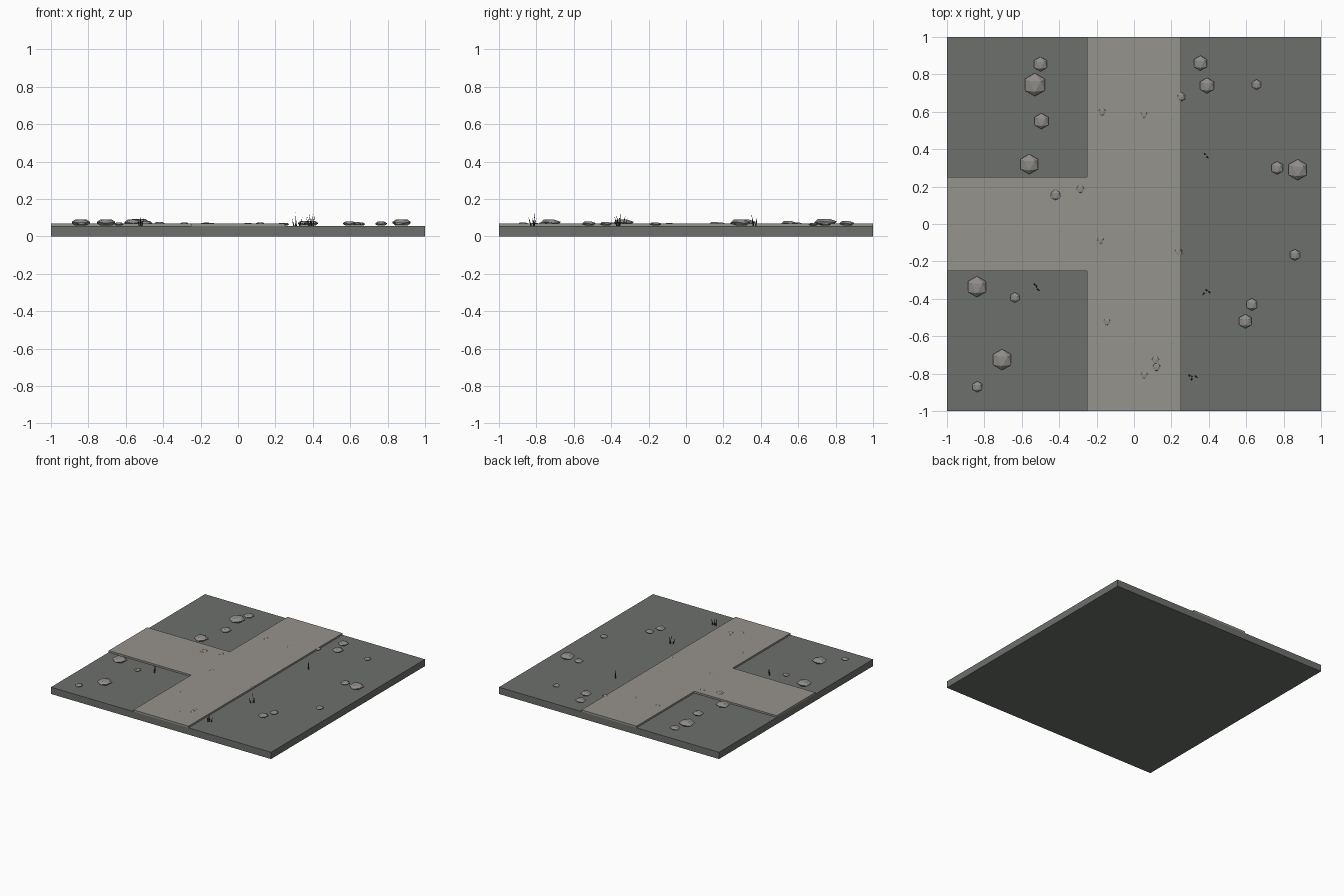
import bpy, bmesh, math
from mathutils import Vector

if "Cube" in bpy.data.objects:
    bpy.data.objects.remove(bpy.data.objects["Cube"])

GROUND = 0.056   # top of the base slab
PATH = 0.07      # top of the paving


def material(name, rgb):
    m = bpy.data.materials.new(name)
    m.diffuse_color = (*rgb, 1)
    m.use_nodes = True
    m.node_tree.nodes["Principled BSDF"].inputs["Base Color"].default_value = m.diffuse_color
    return m


soil = material("dark grey soil", (0.15, 0.16, 0.148))
paving = material("light grey paving", (0.305, 0.292, 0.27))
stone = material("grey stone", (0.28, 0.268, 0.255))
dry_grass = material("charcoal grass", (0.05, 0.052, 0.05))


def add_object(name, bm, mat):
    bmesh.ops.recalc_face_normals(bm, faces=bm.faces)
    me = bpy.data.meshes.new(name)
    bm.to_mesh(me)
    bm.free()
    me.materials.append(mat)
    ob = bpy.data.objects.new(name, me)
    bpy.context.collection.objects.link(ob)
    return ob


def prism(name, outline, z0, z1, mat):
    bm = bmesh.new()
    face = bm.faces.new([bm.verts.new((x, y, z0)) for x, y in outline])
    ext = bmesh.ops.extrude_face_region(bm, geom=[face], use_keep_orig=True)
    for v in ext["geom"]:
        if isinstance(v, bmesh.types.BMVert):
            v.co.z = z1
    add_object(name, bm, mat)


def rock(name, x, y, r, flat=0.37):
    """Flattened icosahedron resting on one face."""
    bm = bmesh.new()
    rings = ((0.607, 0.795, -90), (0.982, 0.188, 90),
             (0.982, -0.188, -90), (0.607, -0.795, 90))
    for rad, z, start in rings:
        for k in range(3):
            a = math.radians(start + 120 * k)
            bm.verts.new((x + r * rad * math.cos(a), y + r * rad * math.sin(a),
                          GROUND + 0.001 + r * flat * (z + 0.795)))
    bmesh.ops.convex_hull(bm, input=bm.verts)
    add_object(name, bm, mat=stone)


def grass(name, blades):
    """Thin three-sided tapering blades: x, y, lean x, lean y, height."""
    bm = bmesh.new()
    for x, y, lx, ly, h in blades:
        tip = bm.verts.new((x + lx, y + ly, GROUND + h))
        ring = [bm.verts.new((x + 0.005 * math.cos(k * 2.094),
                              y + 0.005 * math.sin(k * 2.094), GROUND))
                for k in range(3)]
        bm.faces.new(ring)
        for k in range(3):
            bm.faces.new((ring[k], ring[(k + 1) % 3], tip))
    add_object(name, bm, dry_grass)


# Base slab and T-shaped path
prism("base_slab", [(-1, -1), (1, -1), (1, 1), (-1, 1)], 0, GROUND, soil)
prism("path", [(-0.25, -1), (0.25, -1), (0.25, 1), (-0.25, 1),
               (-0.25, 0.25), (-1, 0.25), (-1, -0.25), (-0.25, -0.25)],
      GROUND, PATH, paving)

# Rocks on the soil
for i, (x, y, r) in enumerate([
        (-0.5, 0.855, 0.04), (-0.53, 0.745, 0.063), (-0.495, 0.55, 0.043),
        (-0.56, 0.32, 0.055), (0.355, 0.86, 0.041), (0.39, 0.74, 0.043),
        (0.655, 0.745, 0.028), (0.765, 0.3, 0.036), (0.875, 0.29, 0.057),
        (0.86, -0.165, 0.031), (0.63, -0.43, 0.034), (0.595, -0.52, 0.039),
        (-0.84, -0.335, 0.057), (-0.637, -0.393, 0.028),
        (-0.705, -0.725, 0.057), (-0.837, -0.87, 0.03)]):
    rock(f"rock_{i + 1}", x, y, r)

# Small stones poking through the path
for i, (x, y, r) in enumerate([
        (-0.42, 0.155, 0.033), (0.25, 0.68, 0.026), (-0.287, 0.187, 0.028),
        (-0.17, 0.6, 0.027), (0.053, 0.585, 0.026), (-0.18, -0.088, 0.026),
        (-0.145, -0.523, 0.026), (0.115, -0.727, 0.027),
        (0.12, -0.765, 0.028), (0.055, -0.807, 0.026), (0.235, -0.15, 0.025)]):
    rock(f"path_stone_{i + 1}", x, y, r)

# Grass tufts
grass("grass_tuft_back", [(0.38, 0.373, -0.008, 0.008, 0.05),
                          (0.39, 0.36, 0.01, -0.01, 0.065)])
grass("grass_tuft_left", [(-0.53, -0.325, -0.008, 0.012, 0.045),
                          (-0.522, -0.337, 0.0, 0.014, 0.06),
                          (-0.515, -0.348, 0.012, -0.01, 0.045)])
grass("grass_tuft_right", [(0.376, -0.37, -0.012, -0.012, 0.05),
                           (0.39, -0.355, -0.012, 0.005, 0.075),
                           (0.4, -0.362, 0.01, -0.01, 0.06)])
grass("grass_tuft_front", [(0.297, -0.812, -0.008, 0.012, 0.04),
                           (0.308, -0.828, 0.0, -0.015, 0.05),
                           (0.31, -0.815, -0.004, 0.008, 0.075),
                           (0.328, -0.812, 0.016, -0.012, 0.045)])
